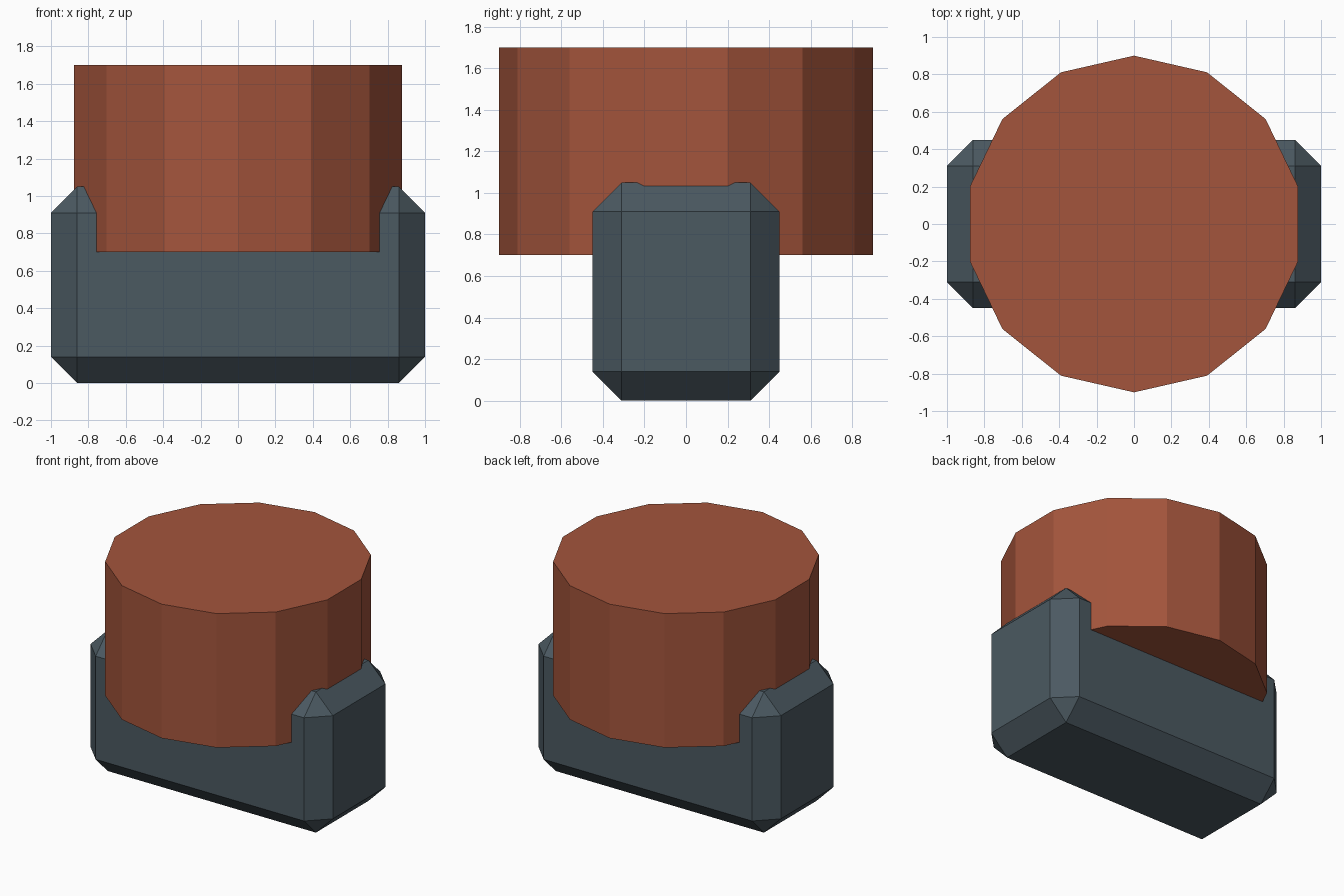
import bpy

if "Cube" in bpy.data.objects:
    bpy.data.objects.remove(bpy.data.objects["Cube"])


def paint(obj, name, color):
    mat = bpy.data.materials.new(name)
    mat.diffuse_color = color
    mat.use_nodes = True
    mat.node_tree.nodes["Principled BSDF"].inputs["Base Color"].default_value = mat.diffuse_color
    obj.data.materials.append(mat)


# Chamfered cradle block
bpy.ops.mesh.primitive_cube_add(size=1, location=(0, 0, 0.525))
base = bpy.context.object
base.name = "base_block"
base.scale = (2.0, 0.9, 1.05)
bpy.ops.object.transform_apply(location=False, rotation=False, scale=True)
bevel = base.modifiers.new("chamfer", "BEVEL")
bevel.width = 0.14
bevel.segments = 1
bevel.limit_method = "NONE"
paint(base, "slate", (0.07, 0.10, 0.12, 1))

# 14-sided drum sunk into the block
bpy.ops.mesh.primitive_cylinder_add(vertices=14, radius=0.9, depth=1.0,
                                    location=(0, 0, 1.2))
drum = bpy.context.object
drum.name = "drum"
paint(drum, "rust", (0.37, 0.09, 0.045, 1))
